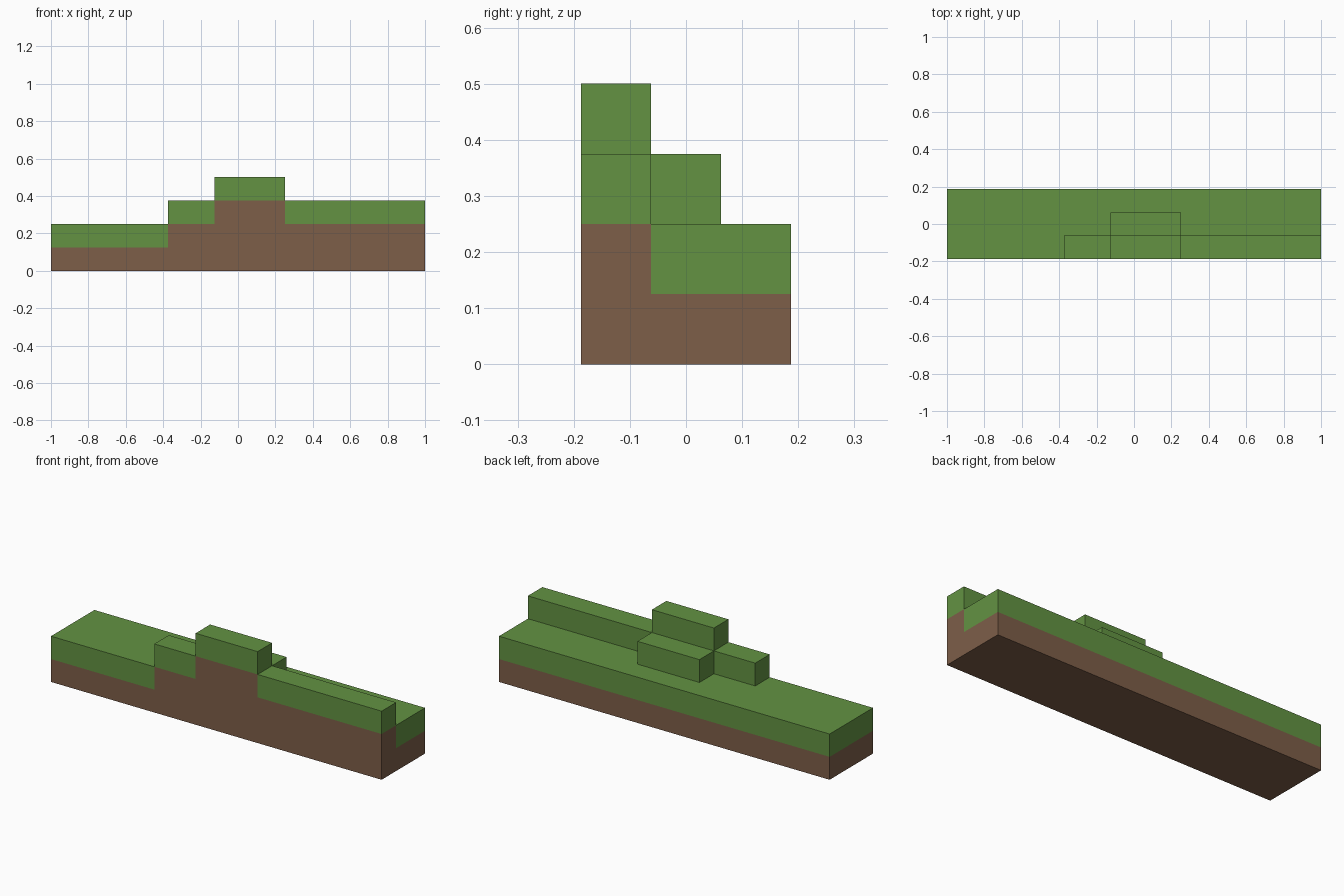
import bpy
import bmesh
from mathutils import Vector

cube = bpy.data.objects.get("Cube")
if cube:
    bpy.data.objects.remove(cube, do_unlink=True)

UNIT = 0.125
COLS, ROWS = 16, 3


def make_material(name, color):
    mat = bpy.data.materials.new(name)
    mat.use_nodes = True
    mat.diffuse_color = color
    bsdf = mat.node_tree.nodes["Principled BSDF"]
    bsdf.inputs["Base Color"].default_value = color
    bsdf.inputs["Roughness"].default_value = 1.0
    return mat


soil = make_material("soil brown", (0.207, 0.112, 0.066, 1))
grass = make_material("grass green", (0.125, 0.290, 0.055, 1))


def column_height(col, row):
    """Number of stacked blocks at a grid cell; zero outside the strip."""
    if not (0 <= col < COLS and 0 <= row < ROWS):
        return 0
    on_mound = 7 <= col < 10
    ridge = row == 0 and col >= 5
    return 2 + int(ridge) + int(on_mound and row < 2)


def add_face(bm, center, normal, material):
    """Unit square facing along an axis normal."""
    n = Vector(normal)
    u = Vector((n.y, n.z, n.x))
    v = n.cross(u)
    corners = [center + n / 2 + (u * a + v * b) / 2
               for a, b in ((-1, -1), (1, -1), (1, 1), (-1, 1))]
    face = bm.faces.new([bm.verts.new(c) for c in corners])
    face.material_index = material


# Terrain: only exposed block sides, top block of each column is grass
bm = bmesh.new()
DIRECTIONS = [(1, 0, 0), (-1, 0, 0), (0, 1, 0), (0, -1, 0), (0, 0, 1), (0, 0, -1)]
for col in range(COLS):
    for row in range(ROWS):
        height = column_height(col, row)
        for level in range(height):
            center = Vector((col + 0.5, row + 0.5, level + 0.5))
            for dx, dy, dz in DIRECTIONS:
                z = level + dz
                if 0 <= z < column_height(col + dx, row + dy):
                    continue
                add_face(bm, center, (dx, dy, dz), int(level == height - 1))

# Weld the blocks and merge coplanar faces of one colour
bmesh.ops.remove_doubles(bm, verts=bm.verts, dist=0.01)
bmesh.ops.dissolve_limit(bm, angle_limit=0.02, verts=bm.verts, edges=bm.edges,
                         delimit={'MATERIAL'})
bmesh.ops.translate(bm, verts=bm.verts, vec=(-COLS / 2, -ROWS / 2, 0))
bmesh.ops.scale(bm, verts=bm.verts, vec=(UNIT, UNIT, UNIT))
bmesh.ops.recalc_face_normals(bm, faces=bm.faces)

mesh = bpy.data.meshes.new("stepped_terrain")
bm.to_mesh(mesh)
bm.free()
mesh.materials.append(soil)
mesh.materials.append(grass)
terrain = bpy.data.objects.new("stepped_terrain", mesh)
bpy.context.collection.objects.link(terrain)
